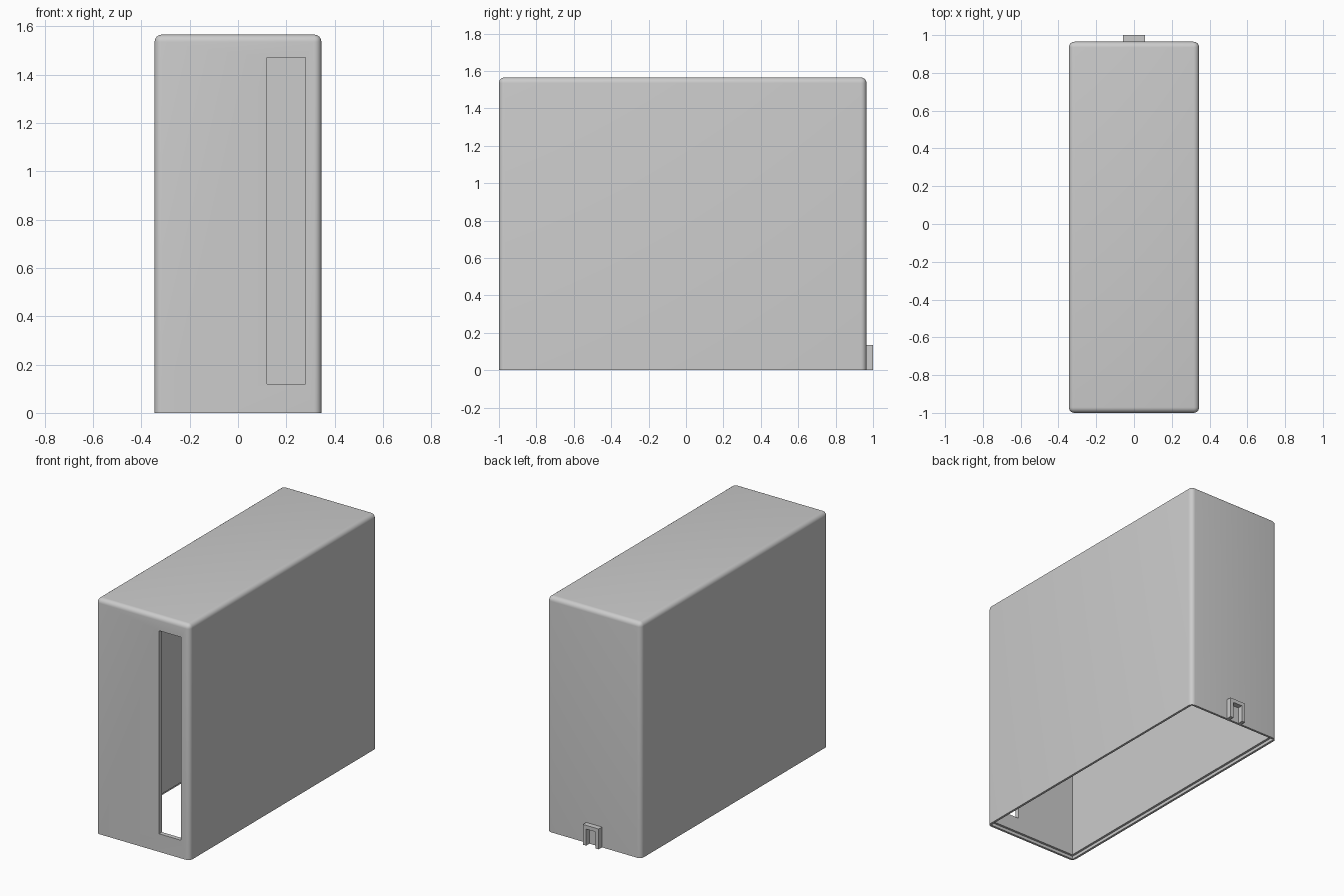
import bpy
import bmesh
import math

default = bpy.data.objects.get("Cube")
if default:
    bpy.data.objects.remove(default, do_unlink=True)

WALL, RADIUS = 0.03, 0.03
HALF_X, FRONT, BACK, TOP = 0.345, -1.0, 0.965, 1.565

grey = bpy.data.materials.new("plain grey")
grey.use_nodes = True
colour = (0.6, 0.6, 0.6, 1)
grey.diffuse_color = colour
grey.node_tree.nodes["Principled BSDF"].inputs["Base Color"].default_value = colour


def box(name, x, y, z, round_edges=False):
    """Box from (min, max) ranges; optionally rounds all but the bottom edges."""
    bm = bmesh.new()
    bmesh.ops.create_cube(bm, size=1)
    for v in bm.verts:
        v.co = [r[0] if c < 0 else r[1] for c, r in zip(v.co, (x, y, z))]
    if round_edges:
        edges = [e for e in bm.edges if max(v.co.z for v in e.verts) > z[0]]
        bmesh.ops.bevel(bm, geom=edges, offset=RADIUS, segments=6,
                        profile=0.5, affect='EDGES')
    bmesh.ops.recalc_face_normals(bm, faces=bm.faces)
    mesh = bpy.data.meshes.new(name)
    bm.to_mesh(mesh)
    bm.free()
    mesh.materials.append(grey)
    obj = bpy.data.objects.new(name, mesh)
    bpy.context.collection.objects.link(obj)
    return obj


def activate(obj):
    bpy.ops.object.select_all(action='DESELECT')
    obj.select_set(True)
    bpy.context.view_layer.objects.active = obj


def cut(obj, cutter):
    """Subtract a cutter and discard it."""
    mod = obj.modifiers.new("cut", 'BOOLEAN')
    mod.operation = 'DIFFERENCE'
    mod.solver = 'EXACT'
    mod.object = cutter
    activate(obj)
    bpy.ops.object.modifier_apply(modifier=mod.name)
    bpy.data.objects.remove(cutter, do_unlink=True)


def inset_box(name, inset, top):
    return box(name, (inset - HALF_X, HALF_X - inset),
               (FRONT + inset, BACK - inset), (-0.1, top))


# Rounded hollow cover, open underneath
cover = box("cover", (-HALF_X, HALF_X), (FRONT, BACK), (0, TOP), True)
cut(cover, inset_box("cavity", WALL, TOP - WALL))

# Stepped lip around the bottom opening
cut(cover, inset_box("lip_step", WALL / 2, 0.02))

# Tall slot through the front wall
cut(cover, box("slot", (0.12, 0.28), (FRONT - 0.1, FRONT + 0.1), (0.12, 1.47)))
activate(cover)
bpy.ops.object.shade_smooth_by_angle(angle=math.radians(35))

# Small arched catch on the back wall, open at the bottom
catch = box("back_catch", (-0.058, 0.058), (BACK - 0.005, 1.0), (0, 0.135))
cut(catch, box("catch_gap", (-0.034, 0.034), (BACK - 0.1, 1.1), (-0.1, 0.11)))
